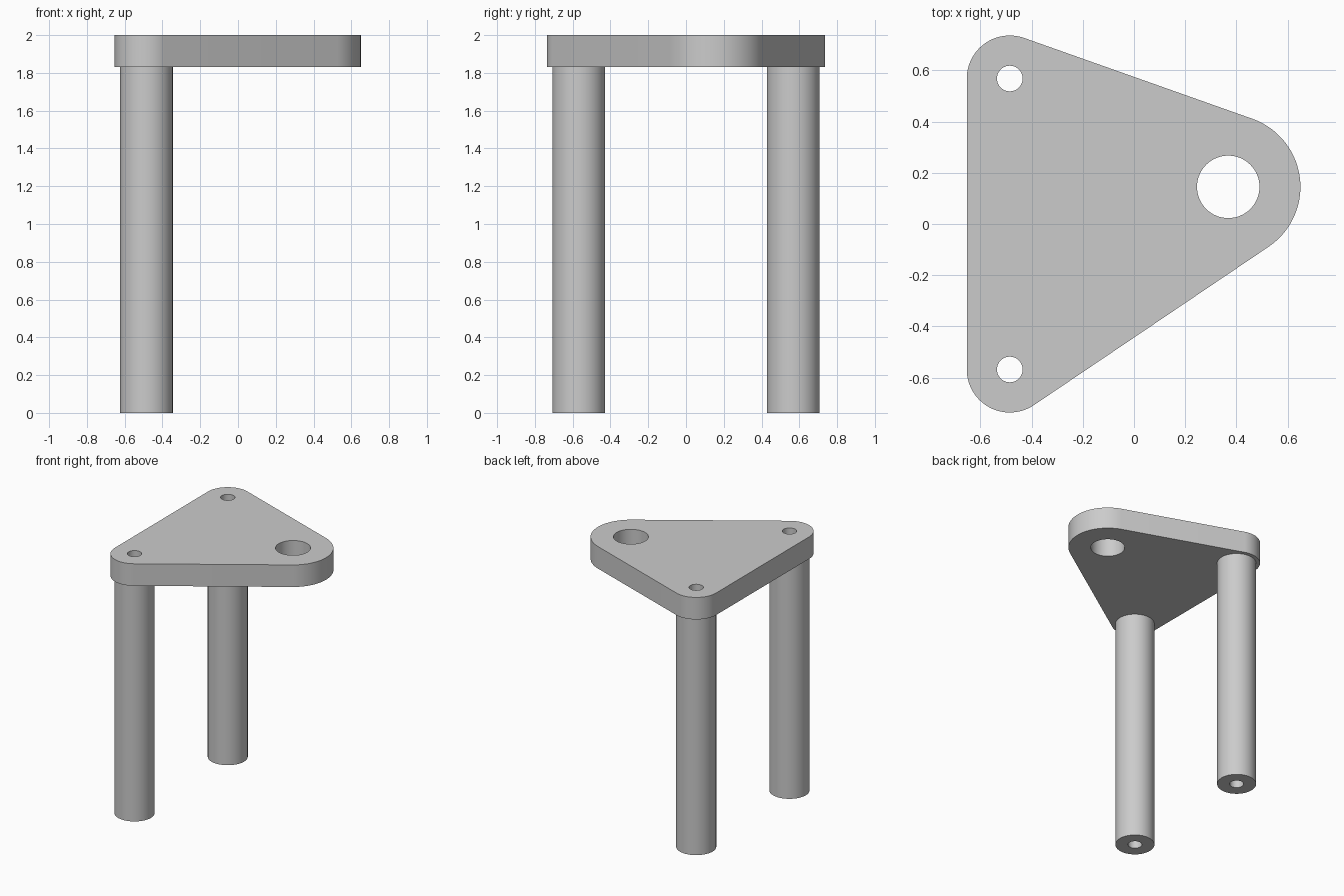
import bpy, bmesh
from math import acos, cos, sin, tau, radians
from mathutils import Vector

if "Cube" in bpy.data.objects:
    bpy.data.objects.remove(bpy.data.objects["Cube"])

grey = bpy.data.materials.new("plain grey")
grey.use_nodes = True
grey.diffuse_color = (0.6, 0.6, 0.6, 1)
grey.node_tree.nodes["Principled BSDF"].inputs["Base Color"].default_value = grey.diffuse_color

LEG_X, LEG_Y = -0.485, 0.568
BORE, LEG_R, CORNER_R = 0.05, 0.14, 0.168
NOSE, NOSE_R, NOSE_HOLE = Vector((0.368, 0.145)), 0.282, 0.122
PLATE_BOTTOM, PLATE_TOP = 1.83, 2.0


def arc(centre, radius, start, sweep, steps):
    return [centre + radius * Vector((cos(a), sin(a)))
            for a in (start + sweep * i / steps for i in range(steps + 1))]


def circle(centre, radius, steps=64):
    return arc(centre, radius, 0, tau, steps)[:-1]


def hull(discs):
    """Outline of a belt wrapped round discs listed anticlockwise."""
    normals = []
    for (a, ra), (b, rb) in zip(discs, discs[1:] + discs[:1]):
        d = b - a
        heading = Vector((1, 0)).angle_signed(d)  # clockwise positive
        normals.append(-heading - acos((ra - rb) / d.length))
    points = []
    for i, (c, r) in enumerate(discs):
        points += arc(c, r, normals[i - 1], (normals[i] - normals[i - 1]) % tau, 28)
    return points


def extruded(name, loops, bottom, top):
    """Solid made from an outer loop and hole loops."""
    bm = bmesh.new()
    for loop in loops:
        verts = [bm.verts.new((p.x, p.y, bottom)) for p in loop]
        for i, v in enumerate(verts):
            bm.edges.new((verts[i - 1], v))
    bmesh.ops.triangle_fill(bm, edges=bm.edges[:], use_beauty=True)
    grown = bmesh.ops.extrude_face_region(bm, geom=bm.faces[:], use_keep_orig=True)
    moved = [g for g in grown["geom"] if isinstance(g, bmesh.types.BMVert)]
    bmesh.ops.translate(bm, verts=moved, vec=(0, 0, top - bottom))
    bmesh.ops.recalc_face_normals(bm, faces=bm.faces[:])
    mesh = bpy.data.meshes.new(name)
    bm.to_mesh(mesh)
    bm.free()
    mesh.materials.append(grey)
    ob = bpy.data.objects.new(name, mesh)
    bpy.context.collection.objects.link(ob)
    bpy.ops.object.select_all(action="DESELECT")
    ob.select_set(True)
    bpy.context.view_layer.objects.active = ob
    bpy.ops.object.shade_smooth_by_angle(angle=radians(30))


front, back = Vector((LEG_X, -LEG_Y)), Vector((LEG_X, LEG_Y))

# Rounded triangular plate with three through holes
outline = hull([(front, CORNER_R), (NOSE, NOSE_R), (back, CORNER_R)])
extruded("top_plate",
         [outline, circle(NOSE, NOSE_HOLE), circle(front, BORE), circle(back, BORE)],
         PLATE_BOTTOM, PLATE_TOP)

# Hollow round legs, bored in line with the plate holes
for name, centre in (("front_leg", front), ("back_leg", back)):
    extruded(name, [circle(centre, LEG_R), circle(centre, BORE)], 0, PLATE_BOTTOM)
